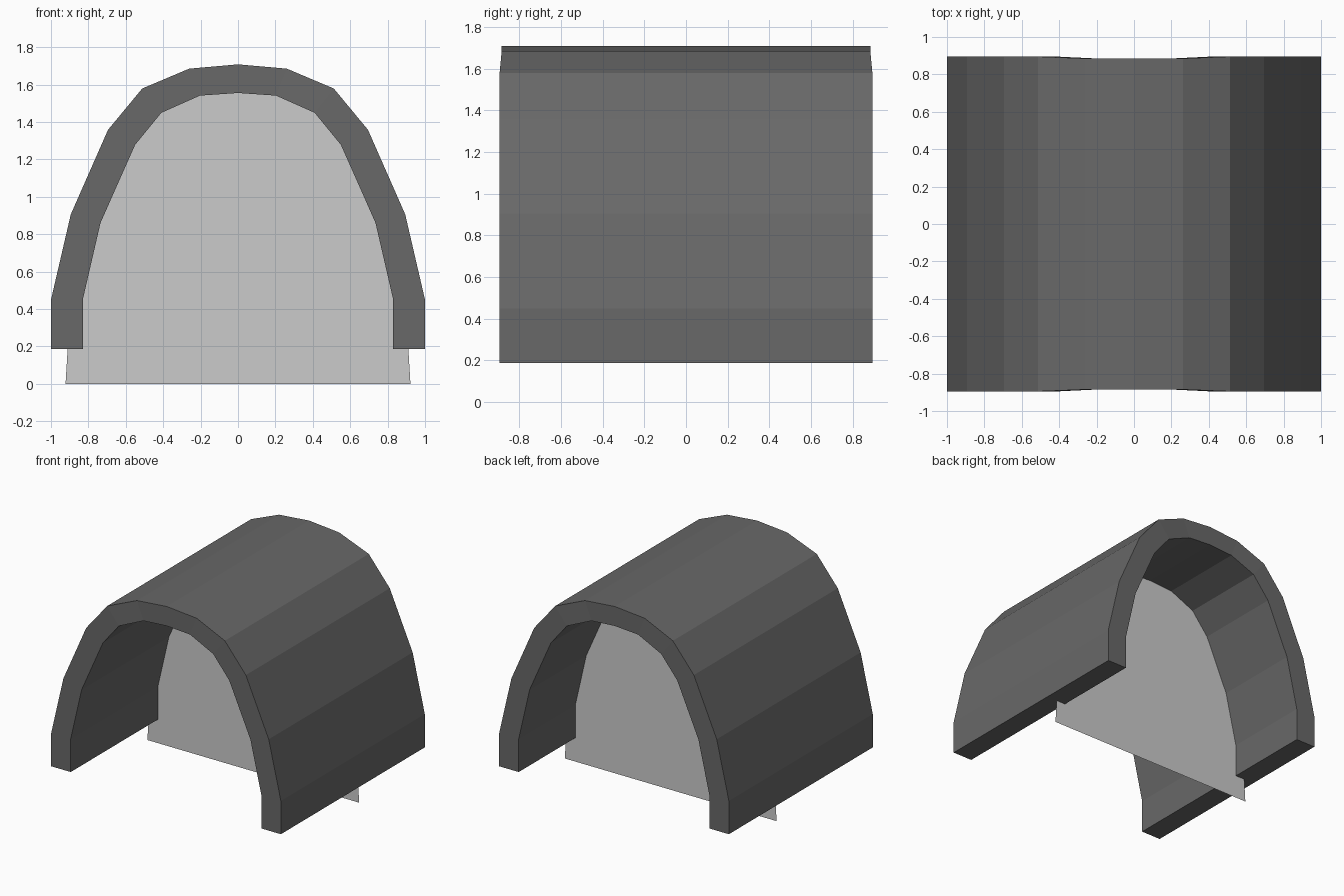
import bpy

if "Cube" in bpy.data.objects:
    bpy.data.objects.remove(bpy.data.objects["Cube"])

HALF_LEN = 0.895   # half length along y
CROWN_LEN = 0.885  # slightly shorter at the crown
PANEL_Y = 0.19

# right half of the arch, from foot to crown (x, z)
OUTER = [(1, .187), (1, .449), (.894, .906), (.695, 1.358), (.512, 1.579), (.261, 1.685), (0, 1.708)]
INNER = [(.83, .187), (.83, .449), (.735, .861), (.55, 1.278), (.41, 1.449), (.203, 1.541), (0, 1.555)]


def mirrored(half):
    """Full left-to-right outline from a right half ending at x = 0."""
    return [(-x, z) for x, z in half] + half[-2::-1]


def add_mesh(name, verts, faces, shade=None):
    mesh = bpy.data.meshes.new(name)
    mesh.from_pydata(verts, [], faces)
    mesh.update()
    obj = bpy.data.objects.new(name, mesh)
    bpy.context.collection.objects.link(obj)
    if shade is not None:
        mat = bpy.data.materials.new(name + "_dark")
        mat.diffuse_color = (shade, shade, shade, 1)
        mat.use_nodes = True
        mat.node_tree.nodes["Principled BSDF"].inputs["Base Color"].default_value = mat.diffuse_color
        mesh.materials.append(mat)
    return obj


# arched shell: one four-point ring per outline point, bridged in order
verts, faces = [], []
outline = list(zip(mirrored(OUTER), mirrored(INNER)))
for (ox, oz), (ix, iz) in outline:
    y = CROWN_LEN if abs(ox) < 0.3 else HALF_LEN
    verts += [(ox, -y, oz), (ox, y, oz), (ix, y, iz), (ix, -y, iz)]
for i in range(len(outline) - 1):
    a, b = 4 * i, 4 * i + 4
    for k in range(4):
        n = (k + 1) % 4
        faces.append((a + k, a + n, b + n, b + k))
last = len(verts) - 4
faces += [(3, 2, 1, 0), (last, last + 1, last + 2, last + 3)]
add_mesh("arch_shell", verts, faces, 0.14)

# thin upright divider, its edge buried halfway into the shell
middle = [((ox + ix) / 2, (oz + iz) / 2) for (ox, oz), (ix, iz) in zip(OUTER, INNER)]
middle[:2] = [(.922, 0), (.895, .449)]
panel = [(x, PANEL_Y, z) for x, z in mirrored(middle)]
add_mesh("divider_panel", panel, [tuple(reversed(range(len(panel))))])
